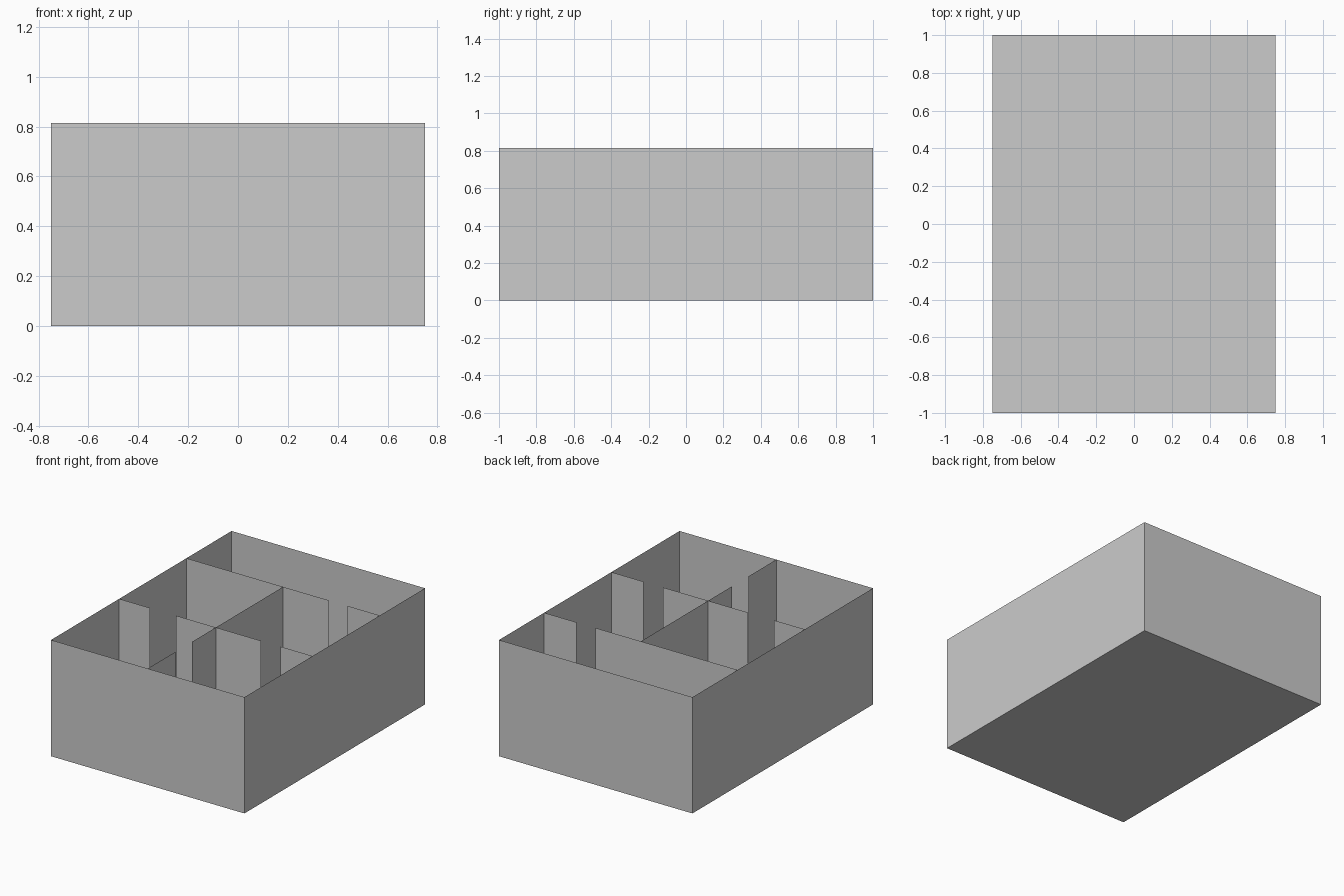
import bpy

# Remove the default object
cube = bpy.data.objects.get("Cube")
if cube:
    bpy.data.objects.remove(cube, do_unlink=True)

# Plain grey plaster
grey = bpy.data.materials.new("plaster_grey")
grey.use_nodes = True
colour = (0.6, 0.6, 0.6, 1)
grey.diffuse_color = colour
grey.node_tree.nodes["Principled BSDF"].inputs["Base Color"].default_value = colour

W, L, H = 0.75, 1.0, 0.815


def sheet(name, corners):
    """Make one flat panel from its corners."""
    mesh = bpy.data.meshes.new(name)
    mesh.from_pydata(corners, [], [range(len(corners))])
    mesh.materials.append(grey)
    obj = bpy.data.objects.new(name, mesh)
    bpy.context.collection.objects.link(obj)


def wall(name, start, end):
    """Stand a thin wall panel on the line from start to end."""
    sheet(name, [(*start, 0), (*end, 0), (*end, H), (*start, H)])


# Floor
sheet("floor", [(-W, -L, 0), (W, -L, 0), (W, L, 0), (-W, L, 0)])

# Outer walls
wall("front_wall", (-W, -L), (W, -L))
wall("left_wall", (W, -L), (W, L))
wall("back_wall", (W, L), (-W, L))
wall("right_wall", (-W, L), (-W, -L))

# Cross walls, broken by full-height doorways
cross_walls = {
    "rear_partition": (0.5, [(-W, 0.35), (0.5, W)]),
    "middle_partition": (-0.245, [(-W, -0.51), (-0.31, 0.35), (0.5, W)]),
}
for name, (y, spans) in cross_walls.items():
    for x0, x1 in spans:
        wall(name, (x0, y), (x1, y))

# Lengthwise wall with one doorway near the front
for y0, y1 in [(-L, -0.69), (-0.51, 0.5)]:
    wall("centre_partition", (0, y0), (0, y1))
